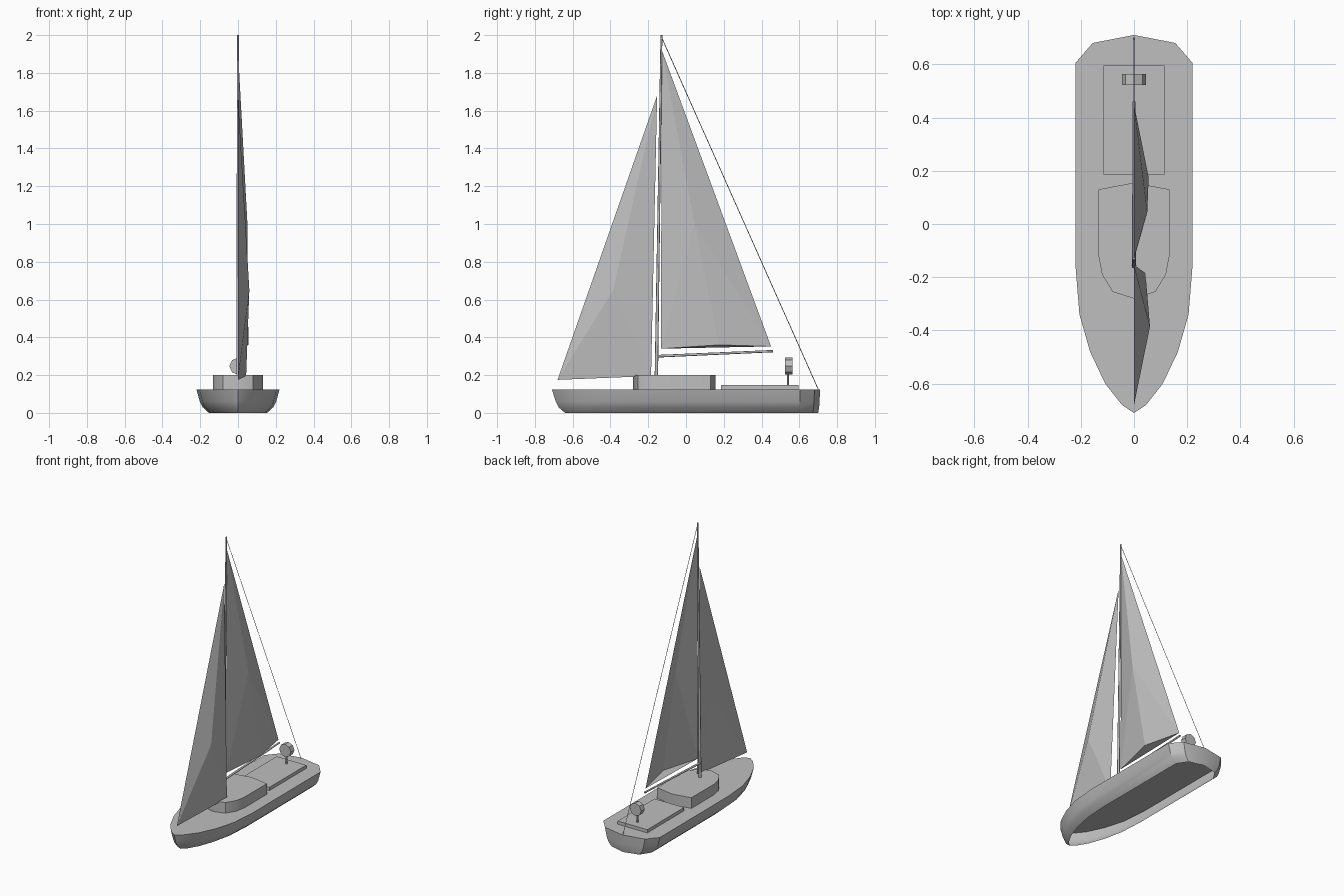
import bpy
import bmesh
import math
from mathutils import Vector

cube = bpy.data.objects.get("Cube")
if cube:
    bpy.data.objects.remove(cube, do_unlink=True)

# One plain grey for the whole boat
grey = bpy.data.materials.new("plain_grey")
grey.use_nodes = True
COLOUR = (0.52, 0.52, 0.52, 1)
grey.diffuse_color = COLOUR
grey.node_tree.nodes["Principled BSDF"].inputs["Base Color"].default_value = COLOUR


def finish(name, bm, smooth_angle=None):
    mesh = bpy.data.meshes.new(name)
    bm.to_mesh(mesh)
    bm.free()
    mesh.materials.append(grey)
    obj = bpy.data.objects.new(name, mesh)
    bpy.context.collection.objects.link(obj)
    if smooth_angle:
        bpy.ops.object.select_all(action='DESELECT')
        obj.select_set(True)
        bpy.context.view_layer.objects.active = obj
        bpy.ops.object.shade_smooth_by_angle(angle=math.radians(smooth_angle))
    return obj


def mirrored(half):
    """Close a half outline running from bow to stern, ends on the centreline."""
    return half + [(-x, y) for x, y in reversed(half[1:-1])]


def stack(name, rings, cap_bottom, smooth_angle=None):
    """Skin a list of rings, bottom first, and cap the top."""
    bm = bmesh.new()
    loops = [[bm.verts.new(p) for p in ring] for ring in rings]
    count = len(loops[0])
    for low, high in zip(loops, loops[1:]):
        for i in range(count):
            j = (i + 1) % count
            bm.faces.new((low[i], low[j], high[j], high[i]))
    bm.faces.new(loops[-1])
    if cap_bottom:
        bm.faces.new(loops[0][::-1])
    return finish(name, bm, smooth_angle)


def rod(name, start, end, r1, r2, sides=8, smooth_angle=None):
    start, end = Vector(start), Vector(end)
    axis = end - start
    bm = bmesh.new()
    bmesh.ops.create_cone(bm, cap_ends=True, segments=sides,
                          radius1=r1, radius2=r2, depth=axis.length)
    obj = finish(name, bm, smooth_angle)
    obj.location = (start + end) / 2
    obj.rotation_euler = axis.to_track_quat('Z', 'Y').to_euler()
    return obj


def sheet(name, points, faces):
    bm = bmesh.new()
    verts = {key: bm.verts.new(p) for key, p in points.items()}
    for face in faces:
        bm.faces.new([verts[key] for key in face.split()])
    return finish(name, bm)


# Hull: open underneath, flared sides, flat deck
DECK = 0.125
deck_line = mirrored([(0, -.71), (.045, -.68), (.108, -.6), (.165, -.48), (.205, -.34),
                      (.22, -.155), (.22, .605), (.155, .68), (0, .71)])


def hull_ring(z, width, bow, stern):
    return [(x * width, bow + (y + .71) / 1.42 * (stern - bow), z) for x, y in deck_line]


stack("hull", [hull_ring(0, .7, -.64, .7), hull_ring(.03, .85, -.675, .705),
               hull_ring(.06, .92, -.69, .707), hull_ring(DECK, 1, -.71, .71)],
      False, 35)

# Cabin and cockpit hatch
cabin_line = mirrored([(0, -.28), (.08, -.255), (.12, -.19), (.133, -.12),
                       (.133, .13), (0, .155)])
stack("cabin", [[(x, y, z) for x, y in cabin_line] for z in (DECK, .2)], True, 35)
hatch_line = [(-.115, .185), (.115, .185), (.115, .595), (-.115, .595)]
stack("cockpit_hatch", [[(x, y, z) for x, y in hatch_line] for z in (DECK, .148)], True)

# Steering wheel on its post
rod("wheel_post", (0, .54, .145), (0, .54, .22), .006, .006, 6)
rod("steering_wheel", (0, .523, .247), (0, .563, .247), .045, .045, 8)

# Spars and backstay
rod("mast", (0, -.157, .19), (0, -.13, 2), .009, .005, 8, 50)
rod("boom", (0, -.15, .3), (0, .46, .327), .007, .006, 8, 50)
rod("backstay", (0, -.13, 1.99), (0, .7, DECK), .002, .002, 4)

# Mainsail, bellied to the left with a folded foot
sheet("mainsail",
      {"head": (0, -.128, 1.92), "tack": (0, -.133, .34), "clew": (0, .45, .352),
       "belly": (.05, .045, 1.0), "foot": (.055, .175, .36)},
      ["head tack belly", "tack foot belly", "foot clew belly",
       "clew head belly", "tack clew foot"])

# Headsail
sheet("headsail",
      {"head": (0, -.153, 1.68), "tack": (0, -.68, .175),
       "clew": (.043, -.185, .195), "belly": (.06, -.385, .65)},
      ["tack belly head", "belly clew head", "tack clew belly"])
